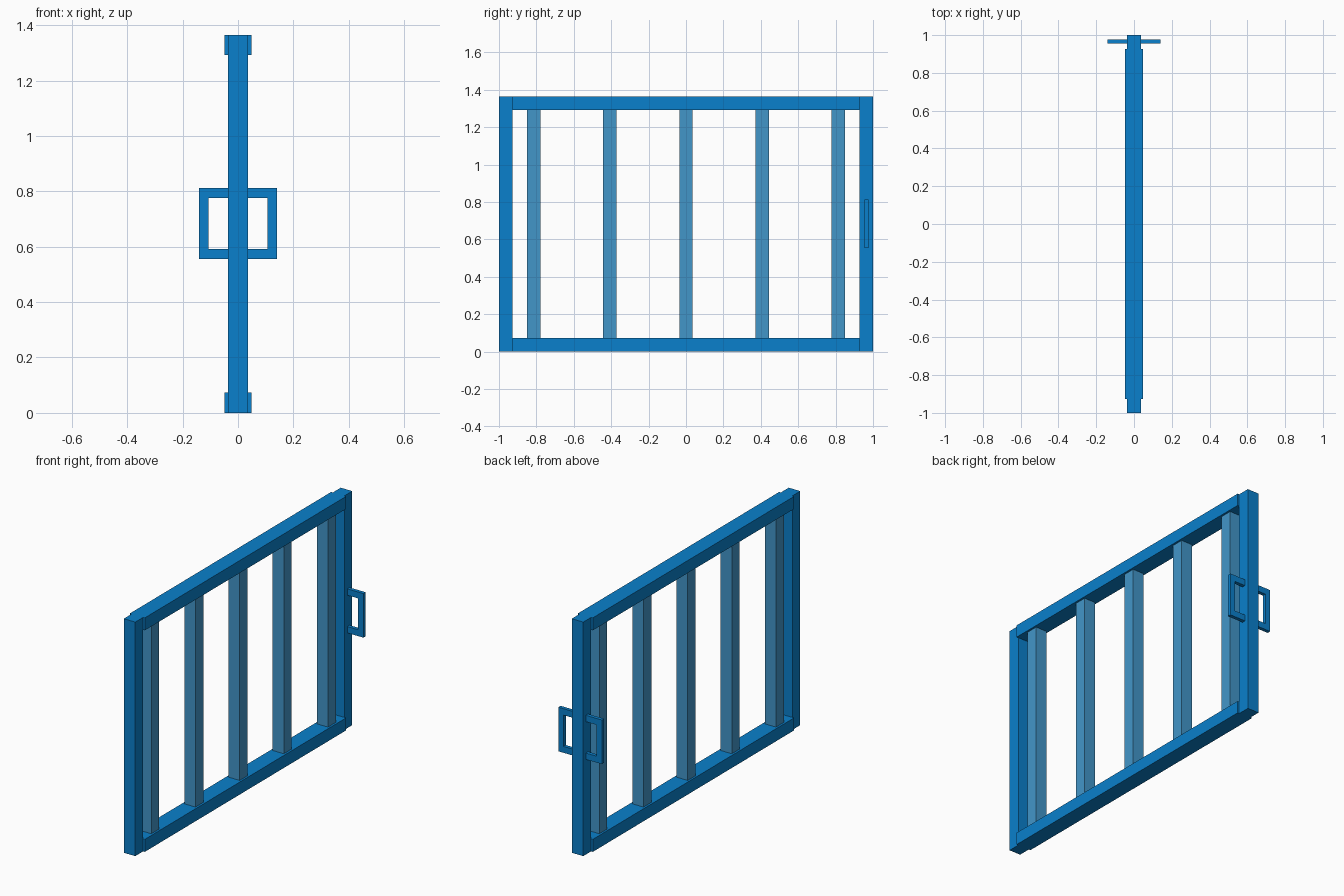
import bpy

if "Cube" in bpy.data.objects:
    bpy.data.objects.remove(bpy.data.objects["Cube"])


def material(name, rgb):
    m = bpy.data.materials.new(name)
    m.diffuse_color = (*rgb, 1)
    m.use_nodes = True
    m.node_tree.nodes["Principled BSDF"].inputs["Base Color"].default_value = m.diffuse_color
    return m


FRAME = material("strong blue", (0.003, 0.216, 0.604))
BAR = material("soft blue", (0.055, 0.305, 0.584))


def box(name, lo, hi, mat):
    """Axis-aligned box between two corners."""
    x0, y0, z0 = lo
    x1, y1, z1 = hi
    verts = [(x, y, z) for x in (x0, x1) for y in (y0, y1) for z in (z0, z1)]
    faces = [(0, 1, 3, 2), (4, 6, 7, 5), (0, 4, 5, 1),
             (2, 3, 7, 6), (0, 2, 6, 4), (1, 5, 7, 3)]
    mesh = bpy.data.meshes.new(name)
    mesh.from_pydata(verts, [], faces)
    mesh.materials.append(mat)
    ob = bpy.data.objects.new(name, mesh)
    bpy.context.collection.objects.link(ob)
    return ob


def prism(name, outline, y0, y1, mat):
    """Extrude an outline in the xz plane along y."""
    n = len(outline)
    verts = [(x, y, z) for y in (y0, y1) for x, z in outline]
    faces = [tuple(range(n)), tuple(reversed(range(n, 2 * n)))]
    faces += [(i, i + n, (i + 1) % n + n, (i + 1) % n) for i in range(n)]
    mesh = bpy.data.meshes.new(name)
    mesh.from_pydata(verts, [], faces)
    mesh.materials.append(mat)
    ob = bpy.data.objects.new(name, mesh)
    bpy.context.collection.objects.link(ob)
    return ob


HEIGHT, T = 1.365, 0.073   # gate height, beam thickness
POST, RAIL = 0.037, 0.048  # half depths

# End posts
box("front_post", (-POST, -1, 0), (POST, -1 + T, HEIGHT), FRAME)
box("back_post", (-POST, 1 - T, 0), (POST, 1, HEIGHT), FRAME)

# Rails between the posts
for name, z in (("bottom_rail", 0), ("top_rail", HEIGHT - T)):
    box(name, (-RAIL, -1 + T, z), (RAIL, 1 - T, z + T), FRAME)

# Upright bars
for i in range(5):
    y = (i - 2) * 0.407
    box(f"bar_{i + 1}", (-0.036, y - 0.036, T), (0.036, y + 0.036, HEIGHT - T), BAR)

# C-shaped pull handles on both sides of the back post
for name, s in (("right_handle", 1), ("left_handle", -1)):
    c = [(POST, 0.555), (0.14, 0.555), (0.14, 0.812), (POST, 0.812),
         (POST, 0.775), (0.107, 0.775), (0.107, 0.592), (POST, 0.592)]
    outline = [(s * x, z) for x, z in c]
    prism(name, outline if s > 0 else outline[::-1], 0.955, 0.976, FRAME)
